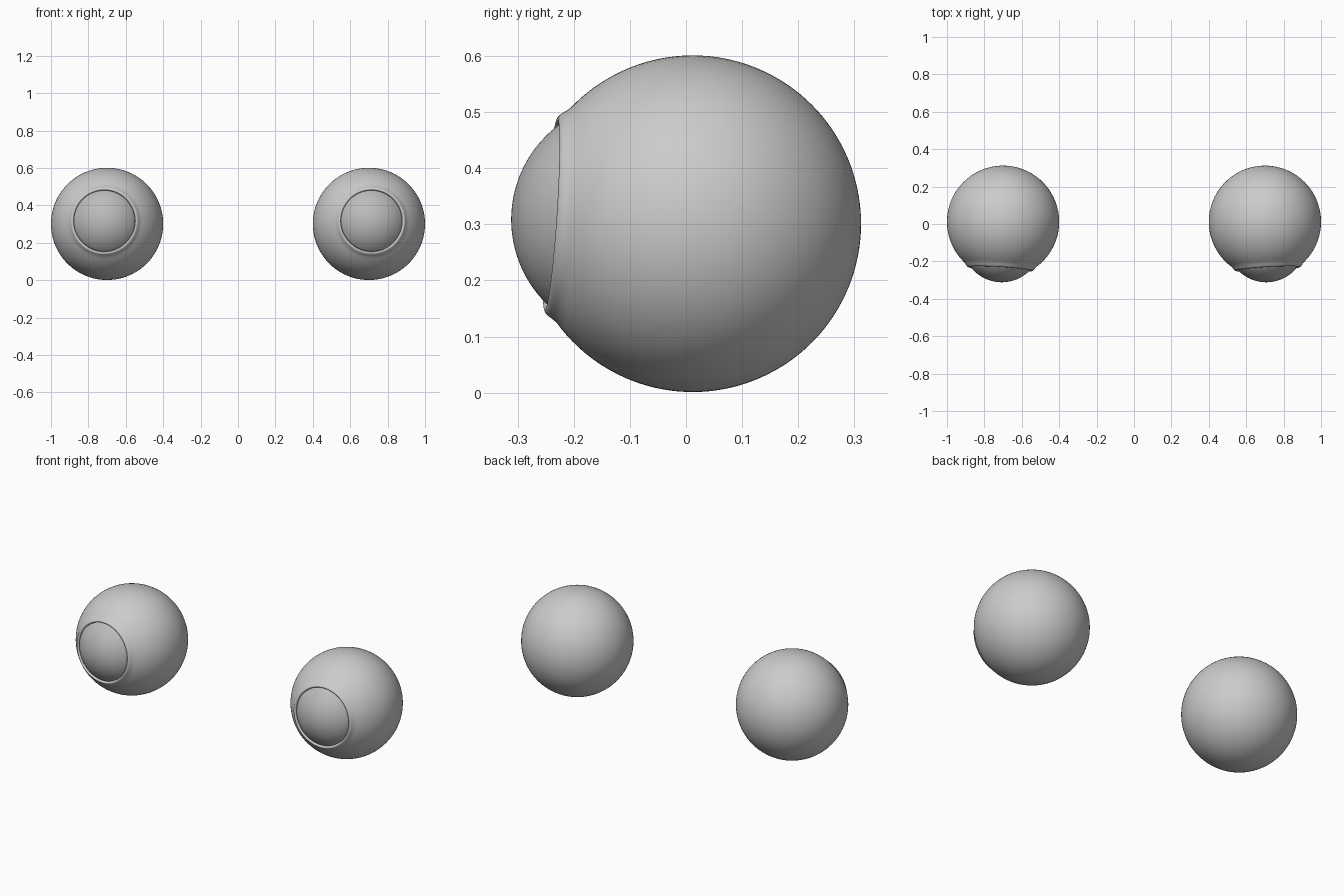
import bpy, bmesh, math
from mathutils import Vector, Matrix

if "Cube" in bpy.data.objects:
    bpy.data.objects.remove(bpy.data.objects["Cube"])

R = 0.30
CENTRE = Vector((0.70, 0.012, 0.301))
AXIS = Vector((0.06, -1.0, 0.065)).normalized()


def lathe(name, profile, side, mat=None, steps=96):
    """Spin an (r, d) profile around the gaze axis of one eye."""
    bm = bmesh.new()
    vs = [bm.verts.new((r, 0, d)) for r, d in profile]
    es = [bm.edges.new(p) for p in zip(vs, vs[1:])]
    bmesh.ops.spin(bm, geom=vs + es, cent=(0, 0, 0), axis=(0, 0, 1),
                   angle=2 * math.pi, steps=steps)
    bmesh.ops.remove_doubles(bm, verts=bm.verts, dist=1e-5)
    axis = Vector((AXIS.x * side, AXIS.y, AXIS.z))
    place = Vector((CENTRE.x * side, CENTRE.y, CENTRE.z))
    rot = axis.to_track_quat('Z', 'Y').to_matrix().to_4x4()
    bmesh.ops.transform(bm, matrix=Matrix.Translation(place) @ rot, verts=bm.verts)
    bmesh.ops.recalc_face_normals(bm, faces=bm.faces)
    me = bpy.data.meshes.new(name)
    bm.to_mesh(me)
    bm.free()
    ob = bpy.data.objects.new(name, me)
    bpy.context.collection.objects.link(ob)
    if mat:
        me.materials.append(mat)
    bpy.context.view_layer.objects.active = ob
    bpy.ops.object.select_all(action='DESELECT')
    ob.select_set(True)
    bpy.ops.object.shade_smooth_by_angle(angle=math.radians(50))
    return ob


def arc(radius, centre, a0, a1, n):
    out = []
    for i in range(n + 1):
        a = a0 + (a1 - a0) * i / n
        out.append((radius * math.sin(a), centre + radius * math.cos(a)))
    out = [(0.0 if r < 1e-6 else r, d) for r, d in out]
    return out


# white of the eye: ball, small raised lip, shallow iris bowl behind the dome
ball = arc(R, 0, math.pi, math.radians(40), 52)
lip = [(0.186, 0.2385), (0.181, 0.246), (0.176, 0.2515), (0.171, 0.2535),
       (0.167, 0.2515), (0.165, 0.246), (0.164, 0.238)]
bowl = [(0.12, 0.225), (0.06, 0.215), (0.0, 0.212)]

# clear bulging dome over the iris
RIM, BASE, APEX = 0.1635, 0.246, 0.324
h = APEX - BASE
rc = (RIM ** 2 + h ** 2) / (2 * h)
dome = arc(rc, APEX - rc, math.asin(RIM / rc), 0, 20)
dome = [(RIM, 0.238)] + dome

grey = bpy.data.materials.new("dome_grey")
grey.diffuse_color = (0.5, 0.5, 0.51, 1)
grey.use_nodes = True
grey.node_tree.nodes["Principled BSDF"].inputs["Base Color"].default_value = grey.diffuse_color

for side, label in ((1, "right"), (-1, "left")):
    lathe("eyeball_" + label, ball + lip + bowl, side)
    lathe("cornea_" + label, dome, side, grey)
